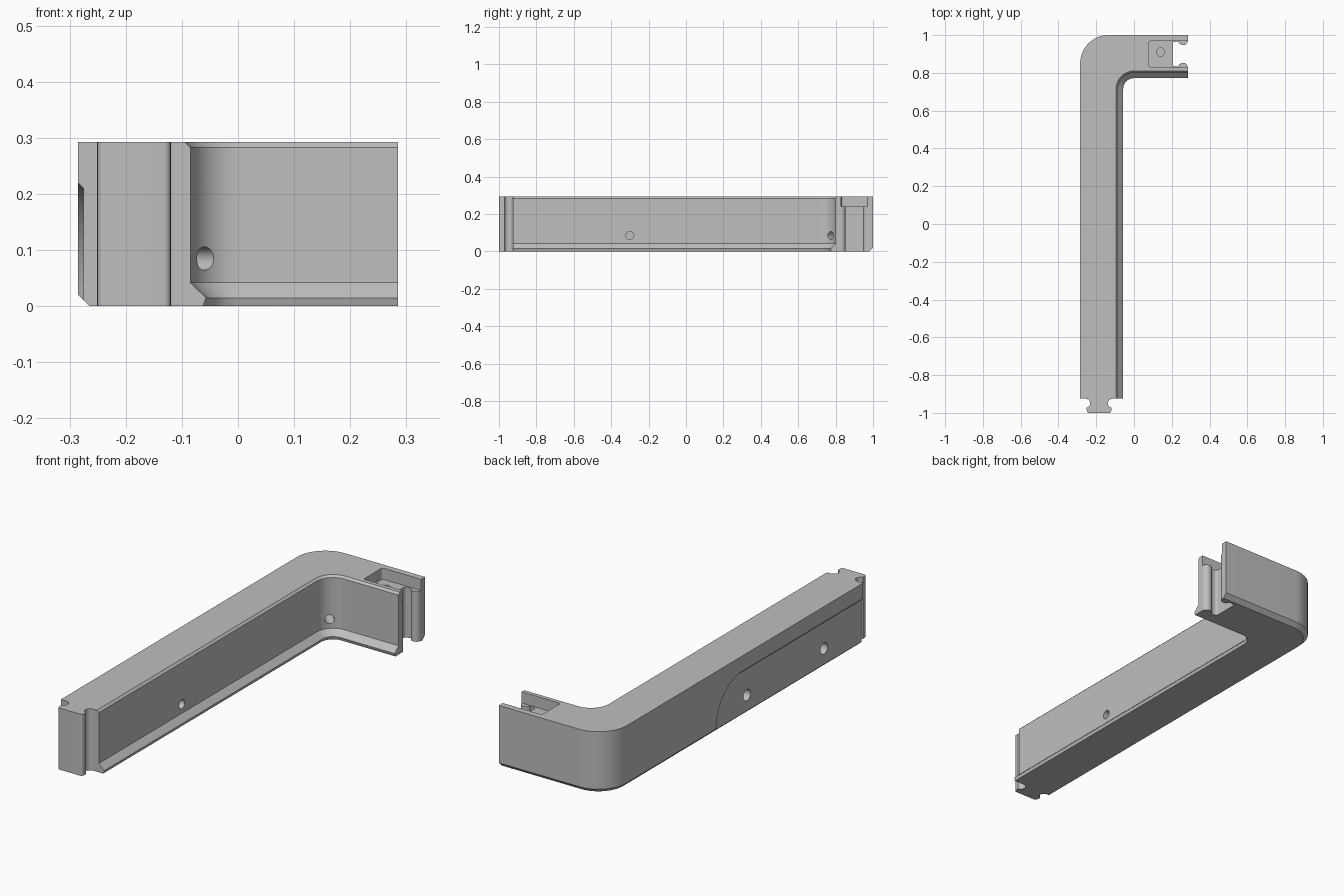
import bpy, bmesh
from math import cos, sin, radians
from mathutils import Vector, Matrix

default = bpy.data.objects.get("Cube")
if default:
    bpy.data.objects.remove(default, do_unlink=True)

HEIGHT = 0.293
END_Y, END_X = -0.925, 0.285      # where the long and short legs stop
WALL_MID = 0.185                  # wall centre line, from the bend axis

grey = bpy.data.materials.new("plain grey")
grey.use_nodes = True
colour = (0.52, 0.52, 0.52, 1)
grey.diffuse_color = colour
grey.node_tree.nodes["Principled BSDF"].inputs["Base Color"].default_value = colour


def make_object(name, bm):
    bmesh.ops.recalc_face_normals(bm, faces=bm.faces)
    mesh = bpy.data.meshes.new(name)
    bm.to_mesh(mesh)
    bm.free()
    mesh.materials.append(grey)
    obj = bpy.data.objects.new(name, mesh)
    bpy.context.collection.objects.link(obj)
    return obj


def loft(name, rings, closed=False):
    """Skin equal-length rings; cap the ends unless the rings form a loop."""
    bm = bmesh.new()
    verts = [[bm.verts.new(p) for p in ring] for ring in rings]
    n = len(rings[0])
    for a, b in zip(verts, verts[1:]):
        for i in range(n):
            j = (i + 1) % n
            bm.faces.new((a[i], a[j], b[j], b[i]))
    bm.faces.new(verts[0])
    bm.faces.new(verts[-1])
    return make_object(name, bm)


def arc(cx, cy, r, start, end, steps):
    angles = [radians(start + (end - start) * i / steps) for i in range(steps + 1)]
    return [(cx + r * cos(a), cy + r * sin(a)) for a in angles]


def prism(name, outline, z0, z1):
    return loft(name, [[(x, y, z) for x, y in outline] for z in (z0, z1)])


def hole(position, direction, radius, depth):
    """Round blind hole cutter, centred on the surface it enters."""
    bm = bmesh.new()
    turn = Vector(direction).to_track_quat('Z', 'Y').to_matrix().to_4x4()
    bmesh.ops.create_cone(bm, cap_ends=True, segments=32, radius1=radius,
                          radius2=radius, depth=2 * depth,
                          matrix=Matrix.Translation(position) @ turn)
    return make_object("hole_cutter", bm)


def combine(target, tool, operation):
    mod = target.modifiers.new("combine", 'BOOLEAN')
    mod.operation, mod.solver, mod.object = operation, 'EXACT', tool
    graph = bpy.context.evaluated_depsgraph_get()
    mesh = bpy.data.meshes.new_from_object(target.evaluated_get(graph))
    target.modifiers.clear()
    target.data = mesh
    bpy.data.objects.remove(tool, do_unlink=True)


# Wall section swept round the bend: (x, z, bend radius)
section = [(-0.265, 0, 0.13), (-0.285, 0.02, 0.15), (-0.285, HEIGHT, 0.15),
           (-0.095, HEIGHT, 0.095), (-0.085, 0.283, 0.085),
           (-0.085, 0.042, 0.085), (-0.057, 0.015, 0.057), (-0.062, 0, 0.062)]
paths = []
for x, z, r in section:
    y = 0.715 - x
    path = [(x, END_Y)] + arc(x + r, y - r, r, 180, 90, 24) + [(END_X, y)]
    paths.append([(px, py, z) for px, py in path])
frame = loft("corner_frame", list(zip(*paths)))

# Keyed joint outline shared by the tongue and the socket: (across, outward)
half = [(0.07, -0.03)] + arc(0.07, 0.024, 0.023, 270, 100, 14)
half += arc(0.053, 0.063, 0.012, 0, 90, 6)
joint = half + [(-u, d) for u, d in reversed(half)]

tongue = prism("tongue", [(u - WALL_MID, END_Y - d) for u, d in joint], 0, HEIGHT)
combine(frame, tongue, 'UNION')

socket = prism("socket_cutter",
               [(END_X - 1.06 * d, 0.715 + WALL_MID + u) for u, d in joint], -0.1, 0.27)
combine(frame, socket, 'DIFFERENCE')

# Open-ended pocket over the socket
pocket = [(0.32, 0.83), (0.32, 0.97)]
pocket += arc(0.09, 0.96, 0.01, 90, 180, 5) + arc(0.09, 0.84, 0.01, 180, 270, 5)
combine(frame, prism("pocket_cutter", pocket, 0.24, 0.4), 'DIFFERENCE')

# Shallow outer recess with a rounded end and a bevelled rim
rings = []
for x, r in ((-0.275, 0.19), (-0.295, 0.21)):
    edge = [(-1.1, -0.05), (-0.02 + r, -0.05)] + arc(-0.02, 0.02, r, 0, 90, 24)
    edge.append((-1.1, 0.02 + r))
    rings.append([(x, y, z) for y, z in edge])
combine(frame, loft("recess_cutter", rings), 'DIFFERENCE')

# Blind holes: outer pair, inner wall, bend, pocket floor
for position, direction, radius, depth in [
        ((-0.275, -0.065, 0.085), (1, 0, 0), 0.027, 0.1),
        ((-0.275, -0.645, 0.085), (1, 0, 0), 0.027, 0.1),
        ((-0.085, -0.3, 0.085), (1, 0, 0), 0.021, 0.1),
        ((-0.06, 0.775, 0.085), (-1, 1, 0), 0.021, 0.1),
        ((0.14, 0.91, 0.24), (0, 0, 1), 0.022, 0.1)]:
    combine(frame, hole(position, direction, radius, depth), 'DIFFERENCE')

# Smooth the curves, keep the edges crisp
bpy.ops.object.select_all(action='DESELECT')
frame.select_set(True)
bpy.context.view_layer.objects.active = frame
bpy.ops.object.shade_smooth_by_angle(angle=radians(30))
